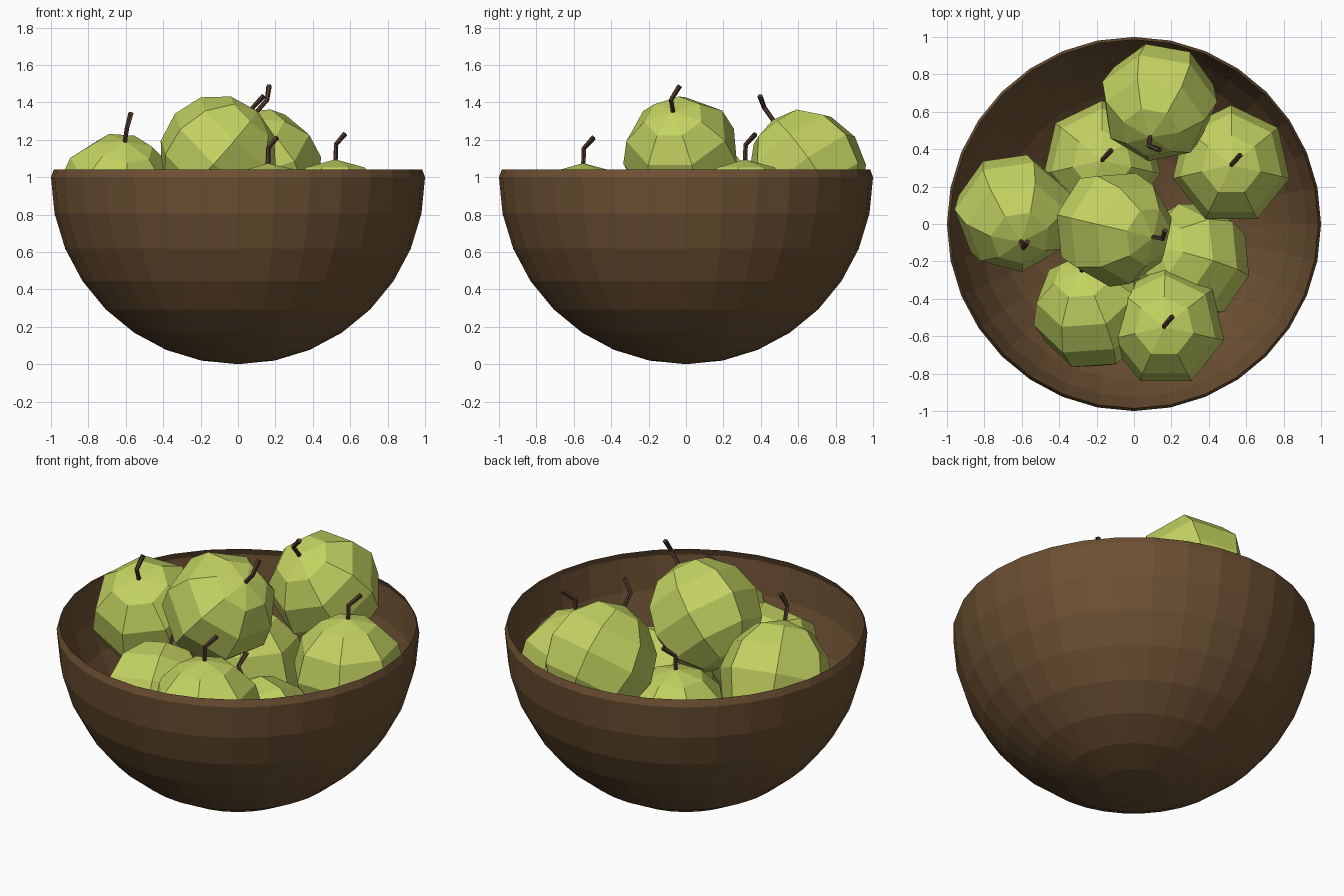
import bpy, bmesh, math
from mathutils import Vector, Quaternion, Matrix

if "Cube" in bpy.data.objects:
    bpy.data.objects.remove(bpy.data.objects["Cube"])


def material(name, color):
    m = bpy.data.materials.new(name)
    m.diffuse_color = (*color, 1)
    m.use_nodes = True
    m.node_tree.nodes["Principled BSDF"].inputs["Base Color"].default_value = m.diffuse_color
    return m


def add_object(name, bm, mat):
    bmesh.ops.recalc_face_normals(bm, faces=bm.faces)
    me = bpy.data.meshes.new(name)
    bm.to_mesh(me)
    bm.free()
    me.materials.append(mat)
    ob = bpy.data.objects.new(name, me)
    bpy.context.collection.objects.link(ob)
    return ob


def revolve(profile, sides, start=0.0):
    """Flat-faced solid of revolution; radius 0 makes a pole."""
    bm = bmesh.new()
    rings = []
    for r, z in profile:
        if r < 1e-6:
            rings.append([bm.verts.new((0, 0, z))] * sides)
        else:
            rings.append([bm.verts.new((r * math.cos(start + math.tau * i / sides),
                                        r * math.sin(start + math.tau * i / sides), z))
                          for i in range(sides)])
    for a, b in zip(rings, rings[1:]):
        for i in range(sides):
            j = (i + 1) % sides
            bm.faces.new(list(dict.fromkeys((a[i], a[j], b[j], b[i]))))
    return bm


def tube(points, radii, sides=5):
    """Closed tube through a few points."""
    bm = bmesh.new()
    pts = [Vector(p) for p in points]
    rings = []
    for k, p in enumerate(pts):
        d = (pts[min(k + 1, len(pts) - 1)] - pts[max(k - 1, 0)]).normalized()
        q = Vector((0, 0, 1)).rotation_difference(d)
        rings.append([bm.verts.new(p + q @ Vector((radii[k] * math.cos(math.tau * i / sides),
                                                   radii[k] * math.sin(math.tau * i / sides), 0)))
                      for i in range(sides)])
    for a, b in zip(rings, rings[1:]):
        for i in range(sides):
            j = (i + 1) % sides
            bm.faces.new((a[i], a[j], b[j], b[i]))
    bm.faces.new(rings[0])
    bm.faces.new(rings[-1])
    return bm


wood = material("bowl_wood", (0.15, 0.08, 0.033))
skin = material("apple_skin", (0.55, 0.65, 0.12))
bark = material("stem_bark", (0.08, 0.04, 0.025))

# Bowl: lower half of a sphere plus a short tapered rim
step = math.pi / 16
bowl = [(math.sin(i * step), 1 - math.cos(i * step)) for i in range(9)] + [(0.985, 1.04)]
add_object("bowl", revolve(bowl, 32), wood)

# Apples: centre, stem direction, spin in degrees
R = 0.32
apples = [
    ((0.52, 0.315, 0.775), (0, 0, 1), 0),
    ((0.17, -0.55, 0.755), (-0.03, 0, 1), 0),
    ((-0.17, 0.34, 0.625), (0, 0, 1), 0),
    ((-0.11, -0.02, 1.12), (0.67, -0.16, 0.73), 77),
    ((0.13, 0.65, 1.05), (-0.14, -0.58, 0.80), -35),
    ((-0.645, 0.06, 0.915), (0.13, -0.48, 0.86), 33),
    ((-0.225, -0.465, 0.71), (-0.17, 0.67, 0.72), 0),
    ((0.31, -0.20, 0.54), (-0.60, 0.25, 0.75), 0),
]
profile = [(R * math.sin(i * math.pi / 6), -R * math.cos(i * math.pi / 6)) for i in range(7)]
stem_path = [(0, 0, R - 0.04), (0.003, 0.004, R + 0.08), (0.05, 0.055, R + 0.135)]

for n, (pos, axis, spin) in enumerate(apples, 1):
    q = Vector((0, 0, 1)).rotation_difference(Vector(axis)) @ Quaternion((0, 0, 1), math.radians(spin))
    place = Matrix.Translation(pos) @ q.to_matrix().to_4x4()
    for name, bm, mat in (("apple", revolve(profile, 7, math.pi / 2), skin),
                          ("stem", tube(stem_path, (0.012, 0.013, 0.015)), bark)):
        bm.transform(place)
        add_object(f"{name}_{n}", bm, mat)
